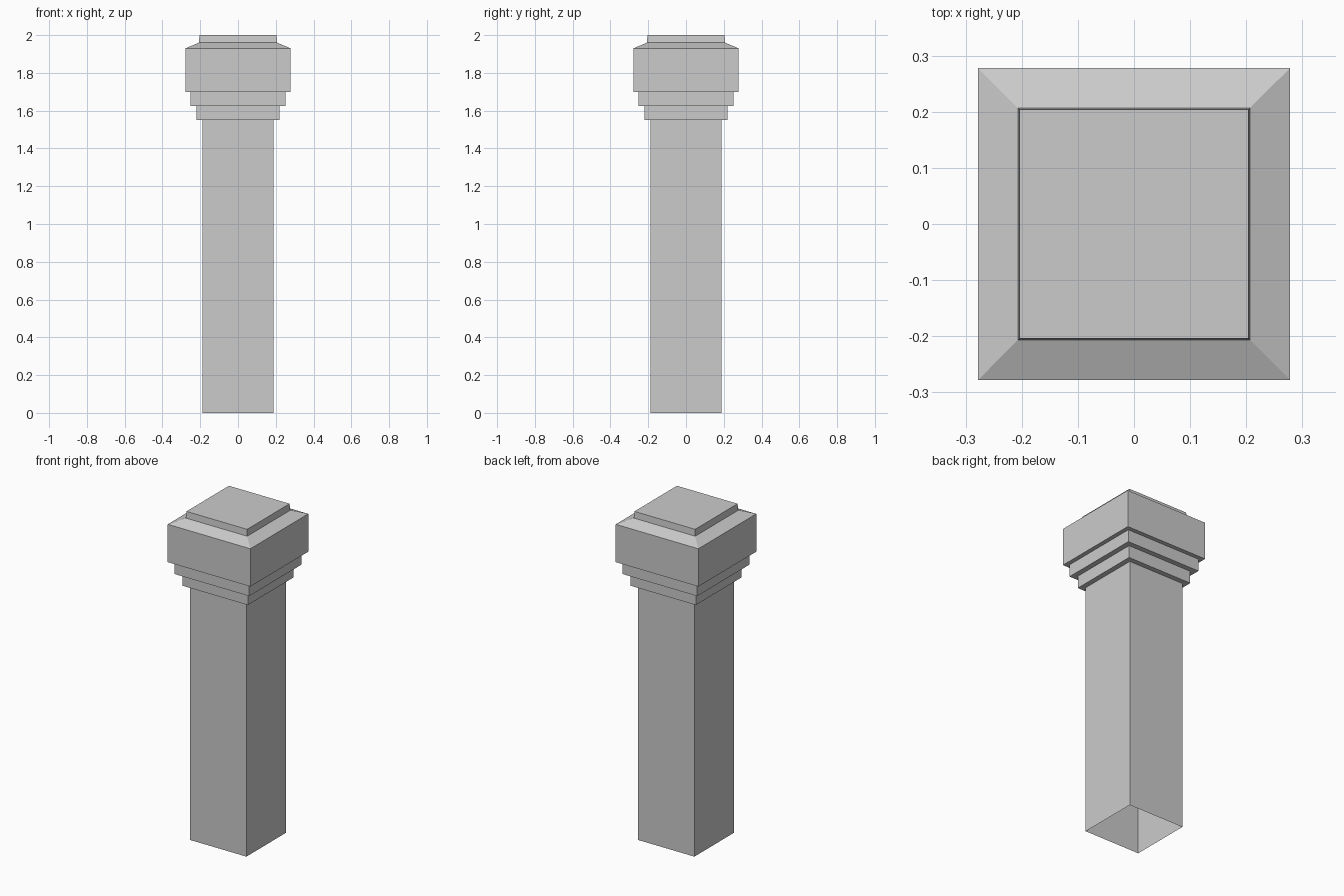
import bpy
import bmesh

if "Cube" in bpy.data.objects:
    bpy.data.objects.remove(bpy.data.objects["Cube"])

# Half-width and height of each square ring, from the open foot to the top
PROFILE = [
    (0.189, 0.0), (0.189, 1.55),      # shaft
    (0.22, 1.55), (0.22, 1.625),      # lower step
    (0.252, 1.625), (0.252, 1.70),    # upper step
    (0.278, 1.70), (0.278, 1.93),     # capital block
    (0.207, 1.96), (0.204, 2.0),      # sloped shoulder and top plate
]


def square_column(name, profile):
    bm = bmesh.new()
    rings = [[bm.verts.new((sx * r, sy * r, z))
              for sx, sy in ((-1, -1), (1, -1), (1, 1), (-1, 1))]
             for r, z in profile]
    # Walls and ledges between neighbouring rings
    for low, high in zip(rings, rings[1:]):
        for i in range(4):
            j = (i + 1) % 4
            bm.faces.new((low[i], low[j], high[j], high[i]))
    # Closed top; the foot stays open
    bm.faces.new(rings[-1])
    mesh = bpy.data.meshes.new(name)
    bm.to_mesh(mesh)
    bm.free()
    obj = bpy.data.objects.new(name, mesh)
    bpy.context.collection.objects.link(obj)
    return obj


square_column("pillar", PROFILE)
